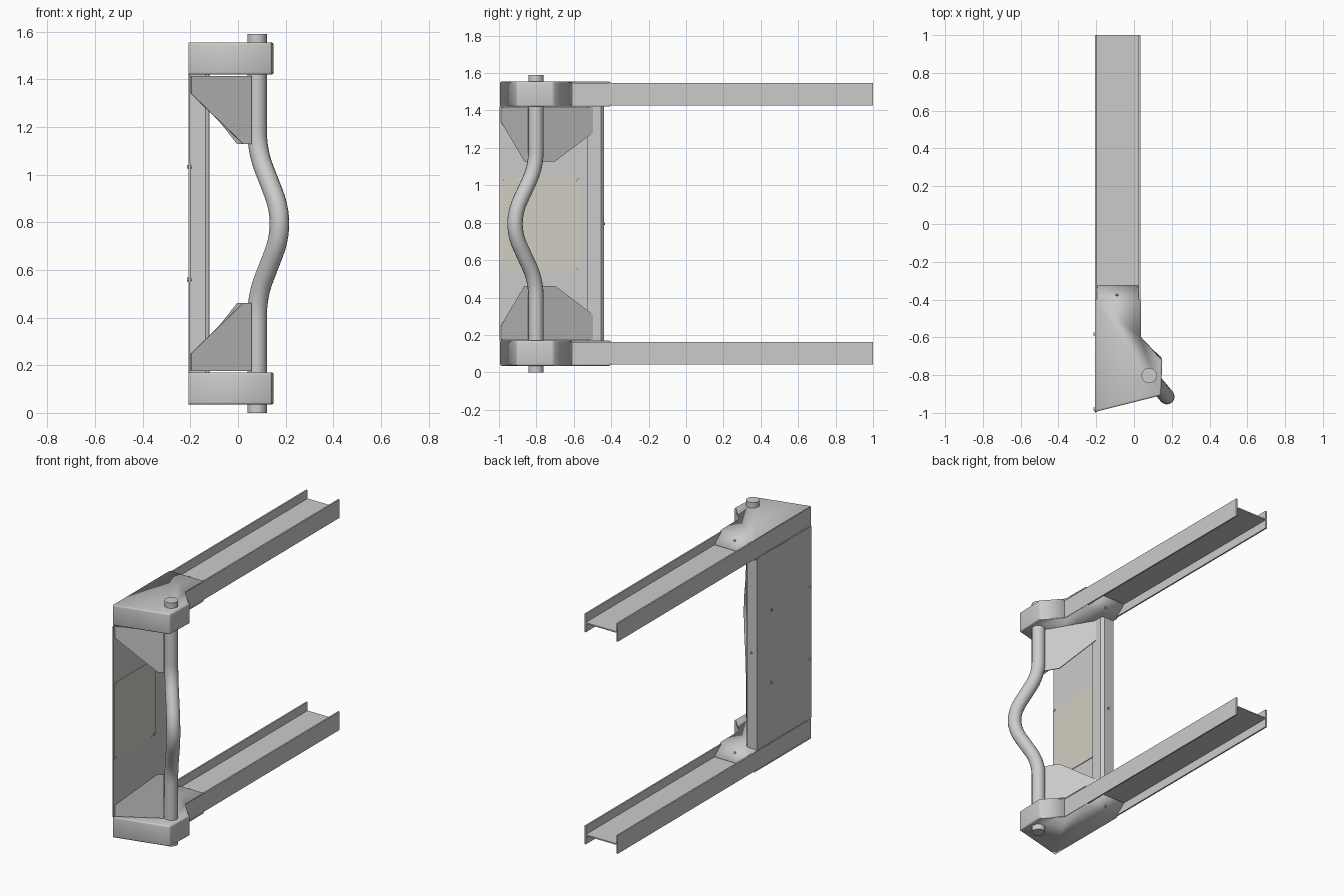
import bpy, bmesh
from mathutils import Vector

if "Cube" in bpy.data.objects:
    bpy.data.objects.remove(bpy.data.objects["Cube"])

H = 1.59  # total height; the model mirrors about z = H / 2


def make(name, bm, thick=0, offset=0):
    me = bpy.data.meshes.new(name)
    bm.to_mesh(me)
    bm.free()
    ob = bpy.data.objects.new(name, me)
    bpy.context.collection.objects.link(ob)
    if thick:
        mod = ob.modifiers.new("thickness", 'SOLIDIFY')
        mod.thickness, mod.offset = thick, offset
    return ob


def smooth(ob):
    bpy.ops.object.select_all(action='DESELECT')
    ob.select_set(True)
    bpy.context.view_layer.objects.active = ob
    bpy.ops.object.shade_smooth_by_angle()


def box(name, lo, hi):
    bm = bmesh.new()
    bmesh.ops.create_cube(bm, size=1)
    lo, hi = Vector(lo), Vector(hi)
    for v in bm.verts:
        v.co = (lo + hi) / 2 + v.co * (hi - lo)
    return make(name, bm)


def screw(name, pos, axis, length=0.012, r=0.008):
    bm = bmesh.new()
    bmesh.ops.create_cone(bm, cap_ends=True, segments=12, radius1=r, radius2=r * 0.8, depth=length)
    ob = make(name, bm)
    ob.location = pos
    ob.rotation_euler = Vector(axis).to_track_quat('Z', 'Y').to_euler()
    return ob


# bent sheet housing: top and bottom plates, front walls, sloped rear flaps
OUTLINE = [(-0.207, -0.995), (0.143, -0.907), (0.15, -0.71),
           (0.036, -0.61), (0.036, -0.41), (-0.207, -0.41)]


def housing(name, z0, z1):
    bm = bmesh.new()
    b = [bm.verts.new((x, y, z0)) for x, y in OUTLINE]
    t = [bm.verts.new((x, y, z1)) for x, y in OUTLINE]
    bm.faces.new(t)
    bm.faces.new(b[::-1])
    for i in range(3):
        bm.faces.new((b[i], b[i + 1], t[i + 1], t[i]))
    mid = (z0 + z1) / 2
    for ring, s in ((t, 1), (b, -1)):
        e = [bm.verts.new((x, -0.325, mid + s * 0.008)) for x in (0.02, -0.192)]
        f = (ring[4], e[0], e[1], ring[5])
        bm.faces.new(f if s > 0 else f[::-1])
    pairs = [(r[i], r[i + 1]) for r in (b, t) for i in range(3)]
    pairs += [(b[i], t[i]) for i in (1, 2)]
    bmesh.ops.bevel(bm, geom=[bm.edges.get(p) for p in pairs], offset=0.01,
                    segments=3, profile=0.5, affect='EDGES')
    smooth(make(name, bm, 0.005, -1))


# diagonal gusset plates: plan line start/end plus (t, z) outline
GUSSETS = {
    "front_gusset": ((-0.197, -0.987), (0.055, -0.843),
                     [(0, .175), (1, .175), (1, .462), (.87, .462), (0, .25)]),
    "rear_gusset": ((0.055, -0.795), (-0.12, -0.5),
                    [(0, .175), (1, .175), (1, .31), (.32, .462), (0, .462)]),
}

for level in ("lower", "upper"):
    up = level == "upper"
    fz = (lambda z: H - z) if up else (lambda z: z)
    mid = fz(0.1025)
    # beam lying on its side: two flanges and a web
    box(level + "_beam_left_flange", (-0.207, -0.992, mid - .06), (-0.197, 1, mid + .06))
    box(level + "_beam_right_flange", (0.024, -0.612, mid - .06), (0.034, 1, mid + .06))
    box(level + "_beam_web", (-0.2, -0.6, mid - .004), (0.027, 1, mid + .004))
    housing(level + "_housing", mid - .0675, mid + .0675)
    for s, side in ((1, "top"), (-1, "bottom")):
        screw(f"{level}_flap_{side}_screw", (-0.09, -0.375, mid + s * 0.045), (0, 0.57, s * 0.82))
    for name, (p, q, prof) in GUSSETS.items():
        bm = bmesh.new()
        p, q = Vector(p), Vector(q)
        bm.faces.new([bm.verts.new((*p.lerp(q, t), fz(z))) for t, z in prof])
        make(f"{level}_{name}", bm, 0.006)

# side plate folded into a channel post at its rear edge
bm = bmesh.new()
path = [(-0.204, -0.997), (-0.204, -0.442), (-0.136, -0.442), (-0.122, -0.456), (-0.122, -0.53)]
cols = [[bm.verts.new((x, y, z)) for z in (0.17, H - 0.17)] for x, y in path]
for a, c in zip(cols, cols[1:]):
    bm.faces.new((a[0], c[0], c[1], a[1]))
make("side_plate", bm, 0.006)
screw("post_screw", (-0.165, -0.438, H / 2), (0, 1, 0))

# cream panel on the inside of the plate, with its corner screws
panel = box("inner_panel", (-0.203, -0.995, 0.55), (-0.197, -0.57, 1.045))
mat = bpy.data.materials.new("cream")
mat.diffuse_color = (0.64, 0.62, 0.54, 1)
mat.use_nodes = True
mat.node_tree.nodes["Principled BSDF"].inputs["Base Color"].default_value = mat.diffuse_color
panel.data.materials.append(mat)
for i, y in enumerate((-0.98, -0.582)):
    for j, z in enumerate((0.56, 1.033)):
        screw(f"panel_screw_{i}{j}", (-0.204, y, z), (1, 0, 0), 0.022)

# bent pipe: straight ends, bowed outwards in the middle, rounded at each bend
base, bow = Vector((0.08, -0.802, 0)), Vector((0.119, -0.142, 0))
corners = [base + Vector((0, 0, 0.49)), base + bow + Vector((0, 0, H / 2)),
           base + Vector((0, 0, H - 0.49))]
ends = [base, base + Vector((0, 0, H))]
chain = [ends[0], *corners, ends[1]]
pts = [ends[0]]
for a, c, d in zip(chain, chain[1:], chain[2:]):
    r = 0.15 if c == corners[1] else 0.09
    p, q = c + (a - c).normalized() * r, c + (d - c).normalized() * r
    for k in range(11):
        t = k / 10
        pts.append(p.lerp(c, t).lerp(c.lerp(q, t), t))
pts.append(ends[1])
cu = bpy.data.curves.new("bent_pipe", 'CURVE')
cu.dimensions = '3D'
cu.bevel_depth, cu.bevel_resolution, cu.use_fill_caps = 0.041, 6, True
sp = cu.splines.new('POLY')
sp.points.add(len(pts) - 1)
for sp_pt, co in zip(sp.points, pts):
    sp_pt.co = (*co, 1)
pipe = bpy.data.objects.new("bent_pipe", cu)
bpy.context.collection.objects.link(pipe)
bpy.ops.object.select_all(action='DESELECT')
pipe.select_set(True)
bpy.context.view_layer.objects.active = pipe
bpy.ops.object.convert(target='MESH')
smooth(bpy.context.view_layer.objects.active)
